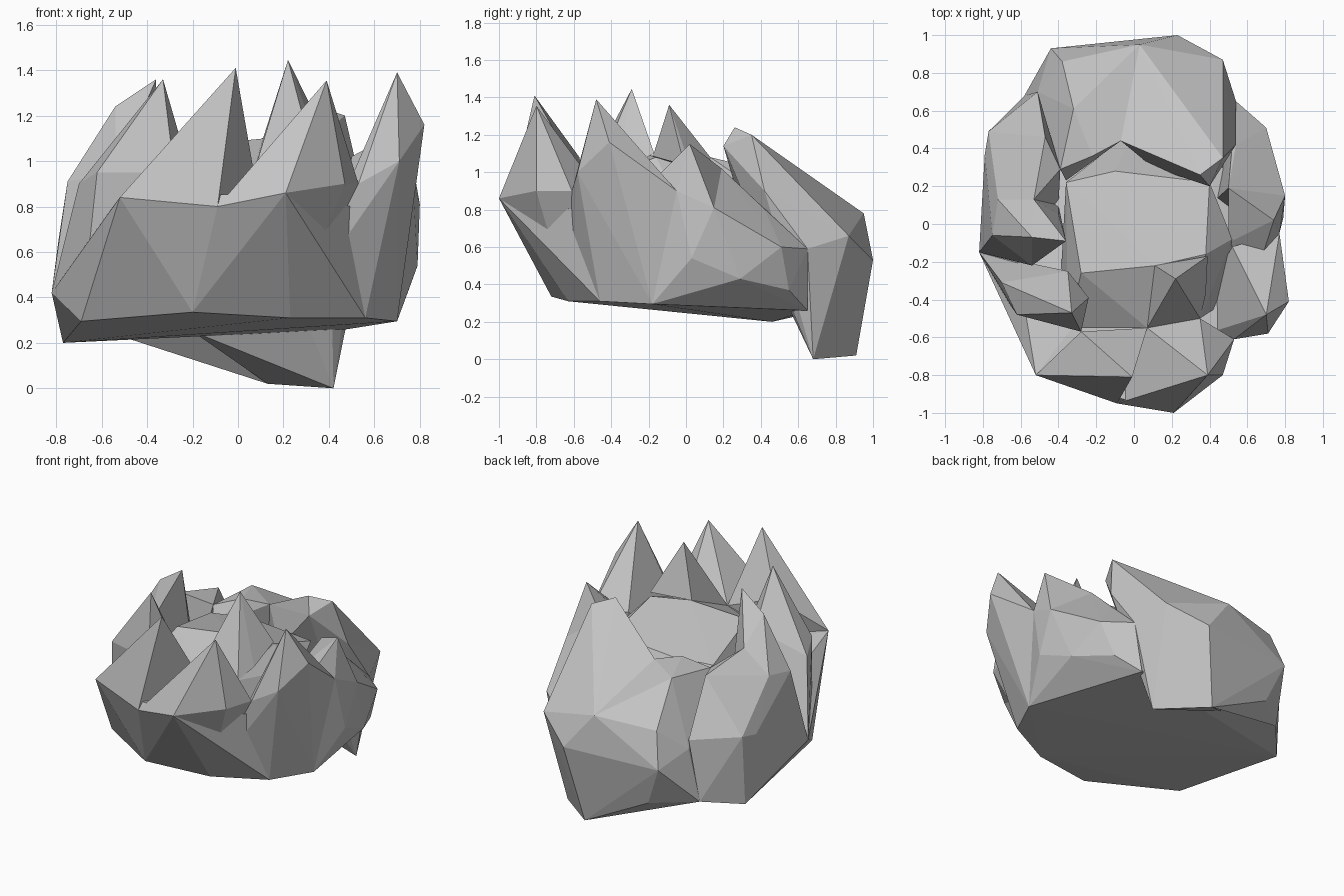
import bpy
import bmesh

# Remove the default cube only
default_cube = bpy.data.objects.get("Cube")
if default_cube:
    bpy.data.objects.remove(default_cube, do_unlink=True)

# Single stone colour
stone = bpy.data.materials.new("stone_grey")
stone.use_nodes = True
stone_colour = (0.55, 0.55, 0.55, 1)
stone.diffuse_color = stone_colour
stone.node_tree.nodes["Principled BSDF"].inputs["Base Color"].default_value = stone_colour


def make_rock(name, corners):
    """Wrap a faceted convex stone around a few corner points."""
    bm = bmesh.new()
    for corner in corners:
        bm.verts.new(corner)
    hull = bmesh.ops.convex_hull(bm, input=bm.verts[:])
    inside = [v for v in hull["geom_interior"] if isinstance(v, bmesh.types.BMVert)]
    bmesh.ops.delete(bm, geom=inside, context='VERTS')
    bmesh.ops.recalc_face_normals(bm, faces=bm.faces[:])
    mesh = bpy.data.meshes.new(name)
    bm.to_mesh(mesh)
    bm.free()
    mesh.materials.append(stone)
    rock = bpy.data.objects.new(name, mesh)
    bpy.context.collection.objects.link(rock)
    return rock


# Corners of the underside, shared between neighbouring stones
base_front_right = (-.69, -.38, .295)
base_front_middle = (-.2, -.72, .335)
base_front_left = (.23, -.63, .31)
base_left_front = (.56, -.46, .31)
base_left = (.7, -.18, .295)
base_left_rear = (.59, .27, .31)
base_right = (-.77, .46, .2)
base_right_rear = (-.58, .68, .25)
base_back = (-.33, .88, .25)
back_left_low = (.48, .65, .26)
back_foot = (.13, .91, .02)

# Corners of the rim
front_rim_right = (-.52, -.8, .84)
front_rim_valley = (-.09, -.95, .8)
front_rim_middle = (.21, -1, .86)
inner_front_valley = (.07, -.55, .95)
inner_front_left = (.35, -.5, .95)
valley_left = (.53, -.61, .9)
side_left = (.8, .15, .81)
side_right = (-.82, -.15, .42)
right_ridge = (-.53, .13, 1.08)
right_shoulder = (-.72, .13, .94)
right_front = (-.75, -.06, .91)
spike_foot_left = (.77, -.05, .9)

# Corners of the rear
back_left_high = (.54, .65, .59)
back_notch = (-.07, .44, 1)
back_peak = (.03, .95, .78)
back_bulge = (.23, 1, .53)
back_corner = (-.44, .93, .52)
back_valley = (-.32, .61, 1)
back_valley_low = (-.38, .86, .75)
right_inner = (-.39, .29, .97)

# Wide body that carries the spikes
make_rock("body", [
    front_rim_right, front_rim_valley, front_rim_middle, side_right,
    base_front_right, base_front_middle, base_front_left, base_left_front,
    base_left, base_left_rear, back_left_low, base_right, base_right_rear,
    (.5, -.6, .8), (.6, .1, .7), (-.7, .3, .6), (.4, .4, .7),
])

# Raised floor inside the ring
make_rock("inner_floor", [
    inner_front_valley, inner_front_left,
    (-.28, -.26, 1.06), (.12, -.22, 1.1), (.38, -.16, 1.08),
    (-.1, .28, .96), (-.36, .22, .95), (.4, .22, .96), (-.35, -.55, .85),
    (.52, -.08, .92), (-.4, -.5, .6), (.5, -.4, .6), (0, .5, .6),
])

# Front row of spikes
make_rock("front_spike_right", [
    (-.01, -.81, 1.41), front_rim_right, front_rim_valley,
    inner_front_valley, (-.28, -.57, 1.08), (-.1, -.6, .5),
])
make_rock("front_spike_left", [
    (.39, -.8, 1.355), front_rim_valley, front_rim_middle, (.47, -.8, .9),
    valley_left, inner_front_valley, inner_front_left, base_front_left,
])
make_rock("side_spike_left", [
    (.7, -.48, 1.39), (.82, -.41, 1.16), (.71, -.58, 1), valley_left,
    (.59, -.4, 1), spike_foot_left, (.52, -.12, .95),
    base_front_left, base_left_front, base_left,
])
make_rock("side_spike_right", [
    (-.33, -.47, 1.36), side_right, (-.62, -.48, .95), (-.7, -.31, .9),
    (-.24, -.39, 1.05), (-.28, -.57, .95), (-.35, -.25, 1.02),
    base_front_right, (-.4, -.3, .6),
])

# Central spike
make_rock("centre_spike", [
    (.22, -.29, 1.445), (.11, -.22, 1.1), (.39, -.17, 1.1), (.38, -.37, 1),
    inner_front_valley, inner_front_left,
])

# Left flank: a small spike on a sloping stone with an undercut
make_rock("left_flank_spike", [
    (.74, .02, 1.15), (.66, -.23, .9), (.5, .19, 1.02), side_left,
    spike_foot_left, (.5, -.1, .9),
])
make_rock("left_flank_stone", [
    side_left, base_left, base_left_rear, back_left_low, back_left_high,
    (.7, .51, .6), (.5, .19, 1.02), (.54, .42, .8), spike_foot_left,
    (.79, .03, .54), (.75, .29, .43), (.62, .55, .37), (.4, .1, .5),
])

# Right flank: tall peak with a steep front wall, and a lower rear stone
make_rock("right_flank_peak", [
    (-.36, -.09, 1.36), (-.54, -.07, 1.24), (-.54, -.22, .95), right_front,
    right_ridge, right_shoulder, (-.4, .05, .95), side_right, (-.4, .1, .6),
])
make_rock("right_flank_stone", [
    right_front, right_ridge, right_shoulder, right_inner, (-.47, .46, 1),
    (-.79, .37, .65), (-.77, .49, .67), (-.51, .7, .66), side_right,
    base_right, base_right_rear, (-.4, .1, .6),
])

# Large sloping slab at the back, in two pieces with a notch between
make_rock("back_slab_left", [
    (.35, .26, 1.24), (.47, .35, 1.2), (.4, .2, 1.14), (.54, .42, .9),
    back_notch, back_peak, back_bulge, back_foot, back_left_high,
    (.47, .87, .66), (.42, .68, 0), (.1, .3, .8), (-.2, .6, .25),
])
make_rock("back_slab_right", [
    back_notch, (-.22, .36, 1.03), right_inner, back_valley, back_valley_low,
    back_peak, back_bulge, back_foot, base_back, back_corner,
    (-.36, .23, .85), base_right_rear, (-.51, .7, .6),
])
